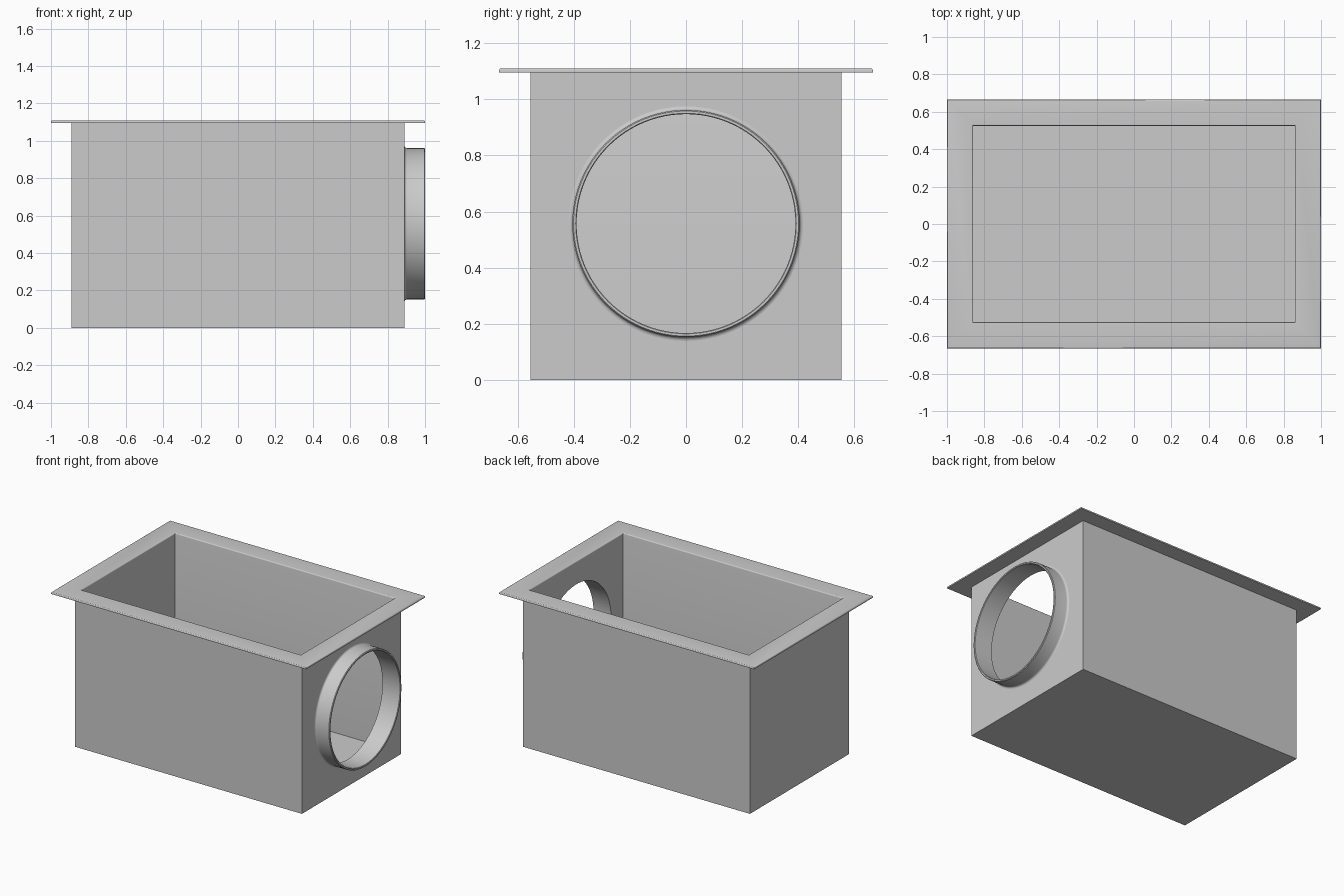
import bpy, bmesh
from math import cos, sin, pi, radians

cube = bpy.data.objects.get("Cube")
if cube:
    bpy.data.objects.remove(cube)

steel = bpy.data.materials.new("grey steel")
steel.use_nodes = True
grey = (0.6, 0.6, 0.6, 1)
steel.diffuse_color = grey
steel.node_tree.nodes["Principled BSDF"].inputs["Base Color"].default_value = grey


def loft(name, rings, close=False):
    """Skin a list of point rings; cap the ends, or join last to first."""
    bm = bmesh.new()
    loops = [[bm.verts.new(p) for p in ring] for ring in rings]
    n = len(loops[0])
    pairs = list(zip(loops, loops[1:]))
    if close:
        pairs.append((loops[-1], loops[0]))
    else:
        bm.faces.new(loops[0])
        bm.faces.new(loops[-1])
    for a, b in pairs:
        for i in range(n):
            j = (i + 1) % n
            bm.faces.new((a[i], a[j], b[j], b[i]))
    bmesh.ops.recalc_face_normals(bm, faces=bm.faces)
    mesh = bpy.data.meshes.new(name)
    bm.to_mesh(mesh)
    bm.free()
    obj = bpy.data.objects.new(name, mesh)
    bpy.context.collection.objects.link(obj)
    mesh.materials.append(steel)
    return obj


def rect(hx, hy, z):
    return [(-hx, -hy, z), (hx, -hy, z), (hx, hy, z), (-hx, hy, z)]


def circle(x, r, n=96):
    return [(x, r * cos(2 * pi * i / n), AXIS_Z + r * sin(2 * pi * i / n))
            for i in range(n)]


def smooth(obj):
    bpy.ops.object.select_all(action="DESELECT")
    obj.select_set(True)
    bpy.context.view_layer.objects.active = obj
    bpy.ops.object.shade_smooth_by_angle(angle=radians(35))


AXIS_Z = 0.557
WALL, TOP, UNDER = 0.03, 1.11, 1.096
HX, HY = 0.89, 0.555          # box half sizes
FX, FY = 1.0, 0.666           # flange half sizes
IX, IY = HX - WALL, HY - WALL # opening half sizes
R_IN, R_OUT, FILLET = 0.39, 0.405, 0.013
steps = [i * pi / 8 for i in range(5)]

# Open box with flange: rounded outer and inner top edges
rd = 0.008
rings = [rect(HX, HY, 0), rect(HX, HY, UNDER), rect(FX, FY, UNDER)]
for a in steps:
    d, z = rd * (1 - cos(a)), TOP - rd * (1 - sin(a))
    rings.append(rect(FX - d, FY - d, z))
for a in reversed(steps):
    d, z = rd * (1 - cos(a)), TOP - rd * (1 - sin(a))
    rings.append(rect(IX + d, IY + d, z))
rings.append(rect(IX, IY, WALL))
box = loft("flanged_box", rings)

# Round outlet hole in the side wall
cutter = loft("outlet_cutter", [circle(HX - 0.2, R_IN), circle(HX + 0.2, R_IN)])
cutter.hide_render = True
cut = box.modifiers.new("outlet_hole", "BOOLEAN")
cut.operation, cut.solver, cut.object = "DIFFERENCE", "EXACT", cutter
smooth(box)
bpy.ops.object.modifier_move_to_index(modifier="outlet_hole", index=0)
bpy.ops.object.modifier_apply(modifier="outlet_hole")
bpy.data.objects.remove(cutter)

# Outlet spigot: fillet at the wall, softened rim
tube = [(HX, R_IN)]
tube += [(HX + FILLET * (1 - cos(a)), R_OUT + FILLET * (1 - sin(a))) for a in steps]
tube += [(FX - 0.004, R_OUT), (FX, R_OUT - 0.004), (FX, R_IN + 0.003), (FX - 0.003, R_IN)]
spigot = loft("outlet_spigot", [circle(x, r) for x, r in tube], close=True)
smooth(spigot)
